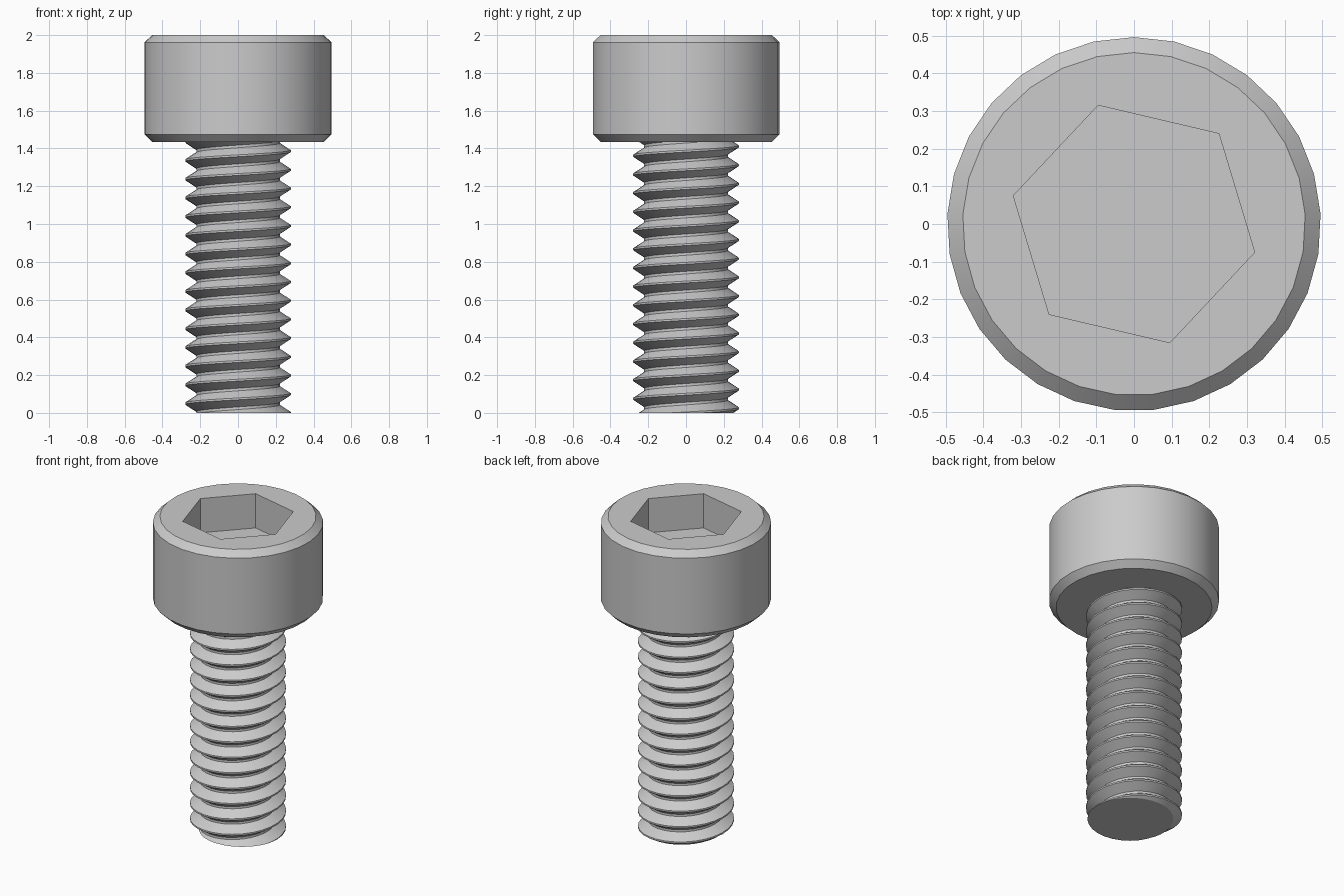
import bpy
import bmesh
from math import cos, sin, pi, radians
from mathutils import Vector

if "Cube" in bpy.data.objects:
    bpy.data.objects.remove(bpy.data.objects["Cube"])

SIDES = 29
HEAD_BOTTOM, HEAD_TOP = 1.435, 2.0
PITCH, ROOT, CREST = 0.099, 0.222, 0.28

steel = bpy.data.materials.new("steel grey")
steel.use_nodes = True
steel.diffuse_color = (0.6, 0.6, 0.6, 1)
steel.node_tree.nodes["Principled BSDF"].inputs["Base Color"].default_value = (0.6, 0.6, 0.6, 1)


def finish(name, bm):
    """Turn a bmesh into a shaded, coloured object."""
    bmesh.ops.recalc_face_normals(bm, faces=bm.faces)
    mesh = bpy.data.meshes.new(name)
    bm.to_mesh(mesh)
    bm.free()
    mesh.materials.append(steel)
    obj = bpy.data.objects.new(name, mesh)
    bpy.context.collection.objects.link(obj)
    bpy.ops.object.select_all(action="DESELECT")
    obj.select_set(True)
    bpy.context.view_layer.objects.active = obj
    bpy.ops.object.shade_smooth_by_angle(angle=radians(30))


def ring(bm, radius, z, count, start):
    """A closed ring of vertices."""
    angles = [start + 2 * pi * i / count for i in range(count)]
    return [bm.verts.new((radius * cos(a), radius * sin(a), z)) for a in angles]


def bridge(bm, low, high):
    """Quads between two rings of equal size."""
    for i in range(len(low)):
        j = (i + 1) % len(low)
        bm.faces.new((low[i], low[j], high[j], high[i]))


# Cylindrical head with chamfered rims
bm = bmesh.new()
profile = [(0.455, HEAD_BOTTOM), (0.496, 1.475), (0.496, 1.962), (0.455, HEAD_TOP)]
rings = [ring(bm, r, z, SIDES, pi / 2) for r, z in profile]
for low, high in zip(rings, rings[1:]):
    bridge(bm, low, high)
bm.faces.new(rings[0])

# Hexagonal socket sunk into the head
socket_top = ring(bm, 0.329, HEAD_TOP, 6, radians(46.8))
socket_floor = ring(bm, 0.329, HEAD_TOP - 0.22, 6, radians(46.8))
bridge(bm, socket_floor, socket_top)
bm.faces.new(socket_floor)
rim = [e for e in bm.edges if all(abs(v.co.z - HEAD_TOP) < 1e-5 for v in e.verts)]
bmesh.ops.triangle_fill(bm, edges=rim, use_beauty=True, normal=Vector((0, 0, 1)))
finish("head", bm)

# Right-handed threaded shank: one thread profile swept along a helix
bm = bmesh.new()
thread = [(ROOT, -0.43), (CREST, -0.05), (CREST, 0.05), (ROOT, 0.43)]
steps = SIDES * 18
grid = []
for i in range(-2 * SIDES, steps - 2 * SIDES):
    a = 2 * pi * i / SIDES
    grid.append([bm.verts.new((r * cos(a), r * sin(a), PITCH * (i / SIDES + dz)))
                 for r, dz in thread])
for i in range(steps - SIDES - 1):
    here = grid[i] + [grid[i + SIDES][0]]
    after = grid[i + 1] + [grid[i + SIDES + 1][0]]
    for k in range(4):
        bm.faces.new((here[k], after[k], after[k + 1], here[k + 1]))

# Trim the sweep flat at the tip and just inside the head, then cap it
for z, direction in ((0, -1), (HEAD_BOTTOM + 0.01, 1)):
    bmesh.ops.bisect_plane(bm, geom=bm.verts[:] + bm.edges[:] + bm.faces[:], dist=1e-6,
                           plane_co=(0, 0, z), plane_no=(0, 0, direction), clear_outer=True)
    cut = [e for e in bm.edges if e.is_boundary and all(abs(v.co.z - z) < 1e-4 for v in e.verts)]
    bmesh.ops.triangle_fill(bm, edges=cut, use_beauty=True, normal=Vector((0, 0, direction)))
loose = [v for v in bm.verts if not v.link_faces]
bmesh.ops.delete(bm, geom=loose, context="VERTS")
finish("threaded_shank", bm)
